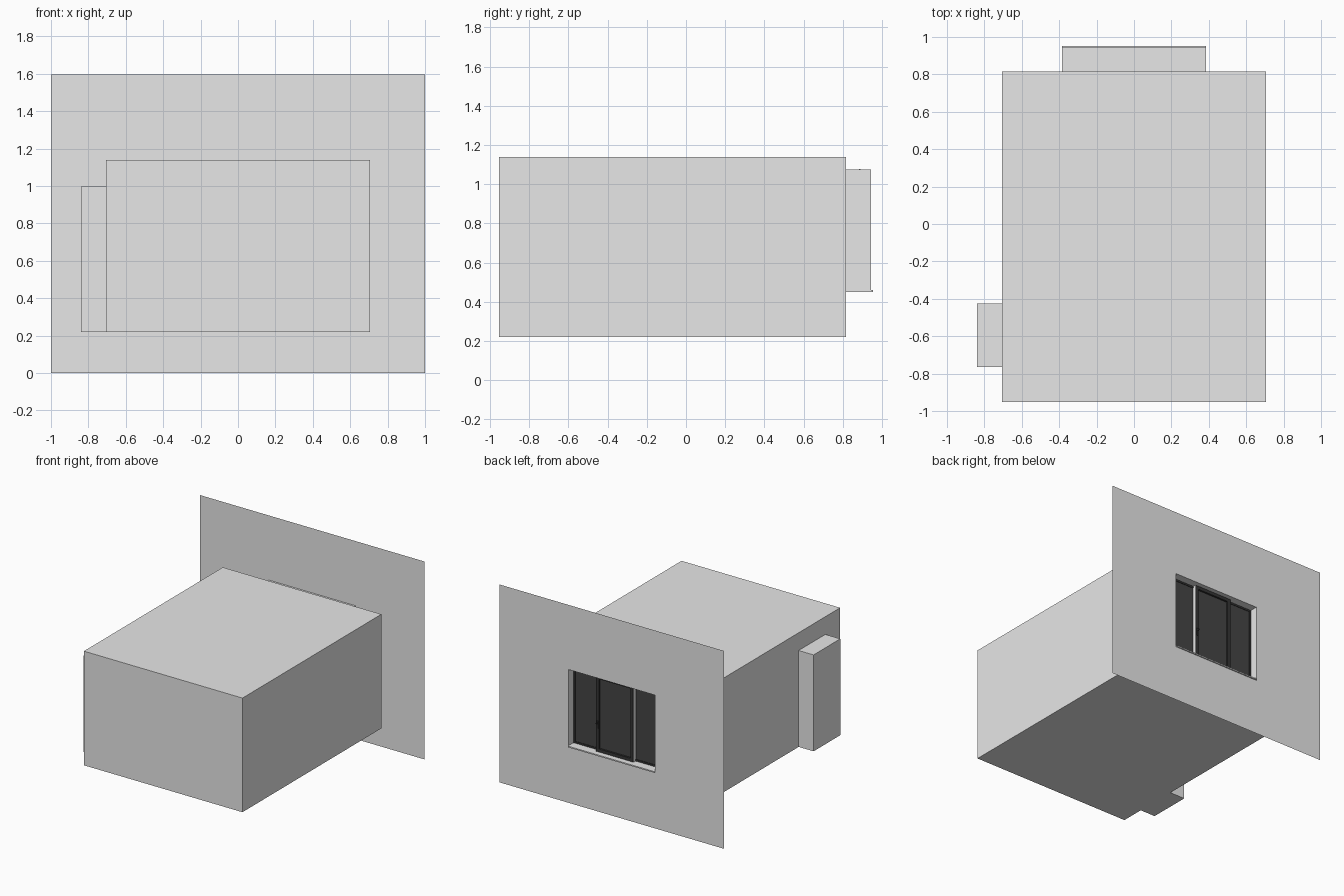
import bpy
import bmesh
from mathutils import Vector

cube = bpy.data.objects.get("Cube")
if cube:
    bpy.data.objects.remove(cube, do_unlink=True)


def material(name, value):
    mat = bpy.data.materials.new(name)
    mat.use_nodes = True
    color = (value, value, value, 1)
    mat.diffuse_color = color
    mat.node_tree.nodes["Principled BSDF"].inputs["Base Color"].default_value = color
    return mat


PLASTER = material("grey plaster", 0.8)
WHITE = material("white trim", 0.95)
FRAME = material("dark frame", 0.035)
GLASS = material("dark glass", 0.06)


def finish(name, bm, mat):
    mesh = bpy.data.meshes.new(name)
    bm.to_mesh(mesh)
    bm.free()
    mesh.materials.append(mat)
    obj = bpy.data.objects.new(name, mesh)
    bpy.context.collection.objects.link(obj)
    return obj


def box(name, mat, x, y, z, open_sides=()):
    """Box between (low, high) pairs; sides whose normal is listed stay open."""
    bm = bmesh.new()
    bmesh.ops.create_cube(bm, size=1)
    bm.normal_update()
    doomed = [f for f in bm.faces
              if any(f.normal.dot(Vector(n)) > 0.9 for n in open_sides)]
    bmesh.ops.delete(bm, geom=doomed, context="FACES")
    for v in bm.verts:
        v.co = [lo + (c + 0.5) * (hi - lo) for c, (lo, hi) in zip(v.co, (x, y, z))]
    return finish(name, bm, mat)


def holed_wall(name, mat, place, outer, hole):
    """Thin wall with a rectangular hole; place(u, z) maps to 3D."""
    def corners(u, z):
        return [(u[0], z[0]), (u[1], z[0]), (u[1], z[1]), (u[0], z[1])]
    bm = bmesh.new()
    a, b = corners(*outer), corners(*hole)
    va = [bm.verts.new(place(*p)) for p in a]
    vb = [bm.verts.new(place(*p)) for p in b]
    for i in range(4):
        j = (i + 1) % 4
        face = bm.faces.new((va[i], va[j], vb[j], vb[i]))
        if face.calc_area() < 1e-6:
            bm.faces.remove(face)
    return finish(name, bm, mat)


# Main dimensions
ROOM_X, ROOM_Y, ROOM_Z = (-0.707, 0.707), (-0.953, 0.816), (0.22, 1.14)
WALL_Y = 0.944
OPEN_X, OPEN_Z = (-0.386, 0.386), (0.451, 1.074)
DOOR_Y, DOOR_Z = (-0.765, -0.425), (0.22, 0.997)

# Room shell, with openings to the window and the door alcove
box("room_shell", PLASTER, ROOM_X, ROOM_Y, ROOM_Z, [(0, 1, 0), (-1, 0, 0)])
holed_wall("room_window_wall", PLASTER, lambda u, z: (-u, ROOM_Y[1], z),
           (ROOM_X, ROOM_Z), (OPEN_X, OPEN_Z))
holed_wall("room_door_wall", PLASTER, lambda u, z: (ROOM_X[0], -u, z),
           ((-ROOM_Y[1], -ROOM_Y[0]), ROOM_Z),
           ((-DOOR_Y[1], -DOOR_Y[0]), DOOR_Z))
box("door_alcove", PLASTER, (-0.84, ROOM_X[0]), DOOR_Y, DOOR_Z, [(1, 0, 0)])

# Outer facade sheet and the window reveal behind it
holed_wall("facade", PLASTER, lambda u, z: (-u, WALL_Y, z),
           ((-1, 1), (0, 1.595)), (OPEN_X, OPEN_Z))
box("window_reveal", PLASTER, OPEN_X, (ROOM_Y[1], WALL_Y), OPEN_Z,
    [(0, 1, 0), (0, -1, 0)])
box("window_sill", WHITE, OPEN_X, (0.83, 0.953), (0.451, 0.461))


def sash(name, x, y, z, rail):
    """Glass pane with a frame of two stiles and two rails."""
    mid = (y[0] + y[1]) / 2
    box(name + "_glass", GLASS, x, (mid - 0.004, mid + 0.004), z)
    for side, sx in (("right", (x[0], x[0] + rail)), ("left", (x[1] - rail, x[1]))):
        box(f"{name}_{side}_stile", FRAME, sx, y, z)
    inner = (x[0] + rail, x[1] - rail)
    box(name + "_bottom_rail", FRAME, inner, y, (z[0], z[0] + rail))
    box(name + "_top_rail", FRAME, inner, y, (z[1] - rail, z[1]))


# Fixed side sashes and the sliding middle sash in front of them
SASH_Z = (0.461, 1.073)
sash("left_sash", (0.15, 0.386), (0.866, 0.882), SASH_Z, 0.014)
sash("right_sash", (-0.386, -0.15), (0.866, 0.882), SASH_Z, 0.014)
sash("middle_sash", (-0.165, 0.165), (0.87, 0.908), SASH_Z, 0.025)

# Pale edge strips around the middle sash
for side, x in (("left", 0.165), ("right", -0.168)):
    box(side + "_edge_strip", WHITE, (x, x + 0.003), (0.872, 0.906), SASH_Z)
box("top_edge_strip", WHITE, (-0.168, 0.168), (0.882, 0.89), (1.073, 1.077))

# Sash handle
box("handle_base", FRAME, (0.146, 0.158), (0.908, 0.914), (0.65, 0.71))
box("handle_grip", FRAME, (0.148, 0.156), (0.914, 0.93), (0.69, 0.70))
